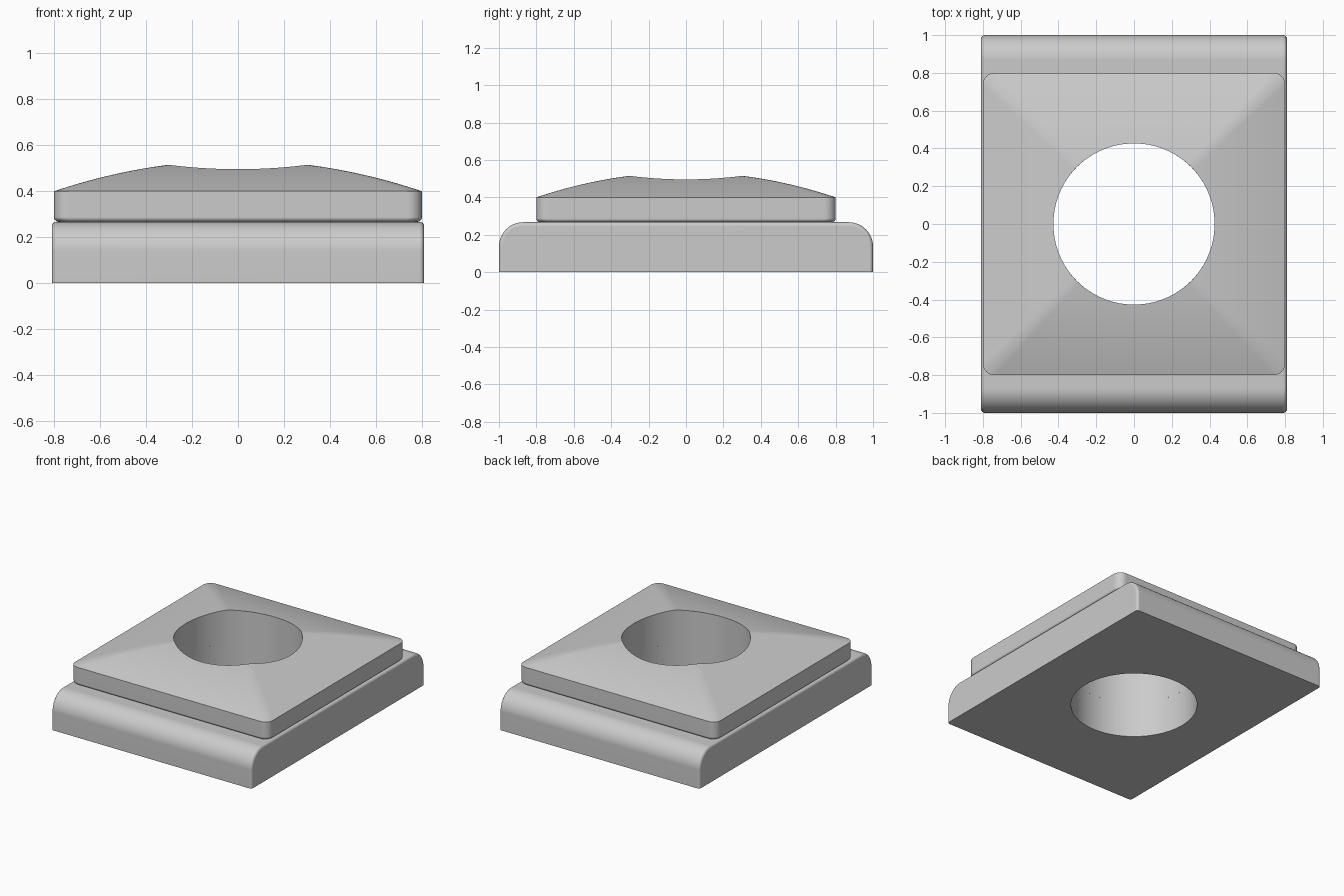
import bpy
import bmesh
from math import sin, cos, pi, hypot, radians

old = bpy.data.objects.get("Cube")
if old:
    bpy.data.objects.remove(old, do_unlink=True)

HOLE = 0.427      # bore radius
SEAM = 0.267      # height where cap meets base
RIM = 0.40        # height of the cap's sharp upper edge
HALF = 0.80       # half width of the cap
RISE = 0.134      # height of the full dome above the rim

grey = bpy.data.materials.new("plain_grey")
grey.use_nodes = True
grey.diffuse_color = (0.6, 0.6, 0.6, 1)
grey.node_tree.nodes["Principled BSDF"].inputs["Base Color"].default_value = (0.6, 0.6, 0.6, 1)


def make_object(name, bm):
    bmesh.ops.recalc_face_normals(bm, faces=bm.faces)
    mesh = bpy.data.meshes.new(name)
    bm.to_mesh(mesh)
    bm.free()
    mesh.materials.append(grey)
    obj = bpy.data.objects.new(name, mesh)
    bpy.context.collection.objects.link(obj)
    return obj


def activate(obj):
    bpy.ops.object.select_all(action='DESELECT')
    obj.select_set(True)
    bpy.context.view_layer.objects.active = obj


def finish(obj):
    activate(obj)
    bpy.ops.object.shade_smooth_by_angle(angle=radians(32))
    mod = obj.modifiers.new("even_shading", 'WEIGHTED_NORMAL')
    mod.keep_sharp = True


def rounded_square(half, radius, side_steps=20, corner_steps=8):
    """Outline points, counter-clockwise, with evenly divided sides."""
    pts = []
    c = half - radius
    for q in range(4):
        ca, sa = cos(q * pi / 2), sin(q * pi / 2)
        quarter = [(half, -c + 2 * c * i / side_steps) for i in range(side_steps)]
        quarter += [(c + radius * cos(a), c + radius * sin(a))
                    for a in (pi / 2 * i / corner_steps for i in range(corner_steps))]
        pts += [(x * ca - y * sa, x * sa + y * ca) for x, y in quarter]
    return pts


# Base: block with large rounds along front and back top edges
R = 0.13
arc = [pi / 2 * i / 12 for i in range(13)]
profile = [(1 - R + R * cos(a), SEAM - R + R * sin(a)) for a in arc]
profile = [(1, 0)] + profile + [(-y, z) for y, z in reversed(profile)] + [(-1, 0)]
bm = bmesh.new()
face = bm.faces.new([bm.verts.new((-0.81, y, z)) for y, z in profile])
ext = bmesh.ops.extrude_face_region(bm, geom=[face])
bmesh.ops.translate(bm, vec=(1.62, 0, 0),
                    verts=[v for v in ext["geom"] if isinstance(v, bmesh.types.BMVert)])
end_edges = [e for e in bm.edges
             if abs(e.verts[0].co.x - e.verts[1].co.x) < 0.01
             and max(v.co.z for v in e.verts) > 0.01]
bmesh.ops.bevel(bm, geom=end_edges, offset=0.02, segments=4, profile=0.5, affect='EDGES')
base = make_object("base_block", bm)

# Bore through the base
bm = bmesh.new()
bmesh.ops.create_cone(bm, cap_ends=True, segments=96, radius1=HOLE, radius2=HOLE, depth=2)
cutter = make_object("bore_cutter", bm)
cutter.hide_render = True
cut = base.modifiers.new("bore", 'BOOLEAN')
cut.operation = 'DIFFERENCE'
cut.solver = 'EXACT'
cut.object = cutter
activate(base)
bpy.ops.object.modifier_apply(modifier=cut.name)
bpy.data.objects.remove(cutter, do_unlink=True)
finish(base)

# Cap: rounded square plate with a vaulted top, lofted ring by ring
outline = rounded_square(HALF, 0.06)
bore = [(x * HOLE / hypot(x, y), y * HOLE / hypot(x, y)) for x, y in outline]
B = 0.02
rings = [[(x, y, SEAM) for x, y in bore]]
for i in range(6):                                   # rounded lower edge
    a = pi / 2 * i / 5
    s = (HALF - B + B * sin(a)) / HALF
    rings.append([(x * s, y * s, SEAM + B - B * cos(a)) for x, y in outline])
STEPS = 14
for i in range(STEPS + 1):                           # vault, rim to bore
    ring = []
    for x, y in outline:
        s = 1 + (HOLE / hypot(x, y) - 1) * i / STEPS
        ring.append((x * s, y * s, RIM + RISE * (1 - s * s)))
    rings.append(ring)

bm = bmesh.new()
loops = [[bm.verts.new(p) for p in ring] for ring in rings]
n = len(outline)
for k, low in enumerate(loops):
    high = loops[(k + 1) % len(loops)]
    for i in range(n):
        j = (i + 1) % n
        bm.faces.new((low[i], low[j], high[j], high[i]))
finish(make_object("vaulted_cap", bm))
